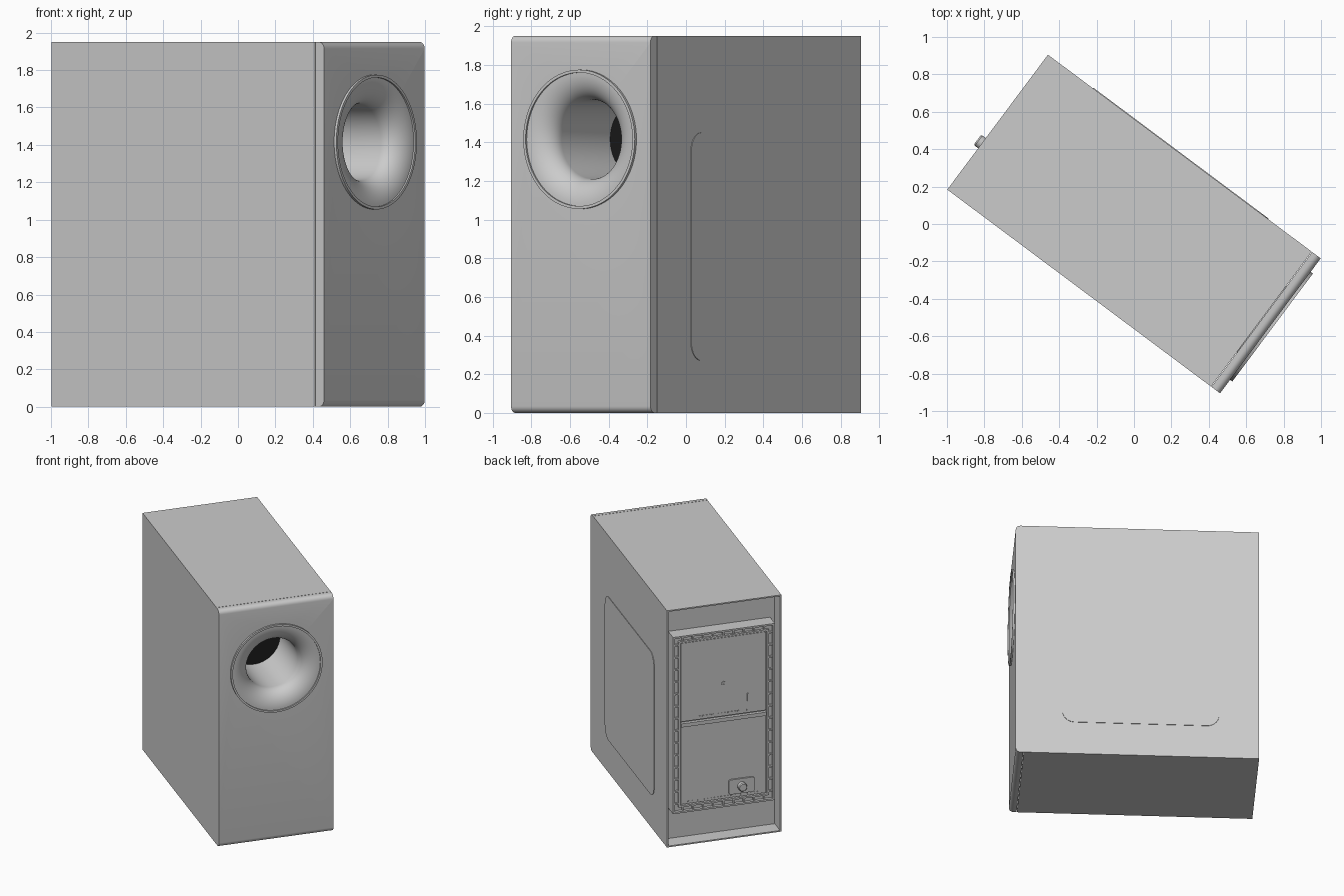
import bpy, bmesh, math
from mathutils import Matrix, Vector

cube = bpy.data.objects.get("Cube")
if cube:
    bpy.data.objects.remove(cube, do_unlink=True)

# Local axes: +X is the port side, Y is the width; everything is turned about z
TURN = math.radians(-36.75)
FRONT, BACK, HALF_W, TOP = 0.91, -0.91, 0.45, 1.95
PORT_Z = 1.415


def material(name, value):
    mat = bpy.data.materials.new(name)
    mat.use_nodes = True
    color = (value, value, value, 1)
    mat.diffuse_color = color
    mat.node_tree.nodes["Principled BSDF"].inputs["Base Color"].default_value = color
    return mat


gray = material("plain gray", 0.6)
black = material("dark interior", 0.01)


def finish(bm, name, mat=gray, smooth=False):
    bmesh.ops.recalc_face_normals(bm, faces=bm.faces)
    mesh = bpy.data.meshes.new(name)
    bm.to_mesh(mesh)
    bm.free()
    mesh.materials.append(mat)
    obj = bpy.data.objects.new(name, mesh)
    bpy.context.collection.objects.link(obj)
    obj.rotation_euler.z = TURN
    if smooth:
        bpy.ops.object.select_all(action="DESELECT")
        obj.select_set(True)
        bpy.context.view_layer.objects.active = obj
        bpy.ops.object.shade_smooth_by_angle(angle=math.radians(35))
    return obj


def add_box(bm, x, y, z):
    """Add a box given as (low, high) ranges."""
    size = Matrix.Diagonal((x[1] - x[0], y[1] - y[0], z[1] - z[0], 1))
    mid = Matrix.Translation((sum(x) / 2, sum(y) / 2, sum(z) / 2))
    return bmesh.ops.create_cube(bm, size=1, matrix=mid @ size)["verts"]


def box(name, x, y, z):
    bm = bmesh.new()
    add_box(bm, x, y, z)
    return finish(bm, name)


def frame(bm, x, half, z, t):
    """Four bars round a rectangle, t wide, lying inside it."""
    for s in (-1, 1):
        add_box(bm, x, sorted((s * half, s * (half - t))), z)
    for low in (z[0], z[1] - t):
        add_box(bm, x, (t - half, half - t), (low, low + t))


def lathe(name, profile, y, z, steps=96, mat=gray):
    """Spin (radius, x) points about an axis along x."""
    bm = bmesh.new()
    verts = [bm.verts.new((x, y + r, z)) for r, x in profile]
    edges = [bm.edges.new(pair) for pair in zip(verts, verts[1:])]
    bmesh.ops.spin(bm, geom=verts + edges, cent=(0, y, z), axis=(1, 0, 0),
                   angle=math.tau, steps=steps)
    bmesh.ops.remove_doubles(bm, verts=bm.verts, dist=0.0002)
    return finish(bm, name, mat, smooth=True)


# Cabinet shell, open at both ends
bm = bmesh.new()
add_box(bm, (BACK, 0.85), (-HALF_W, HALF_W), (0, TOP))
bmesh.ops.recalc_face_normals(bm, faces=bm.faces)
ends = [f for f in bm.faces if abs(f.normal.x) > 0.9]
bmesh.ops.delete(bm, geom=ends, context="FACES")
shell = finish(bm, "cabinet_shell")
wall = shell.modifiers.new("wall", "SOLIDIFY")
wall.thickness = 0.015
wall.offset = -1

# Front panel with rounded top and bottom edges and a round opening
bm = bmesh.new()
add_box(bm, (0.853, FRONT), (-HALF_W, HALF_W), (0, TOP))
rounded = [e for e in bm.edges if all(v.co.x > 0.9 for v in e.verts)
           and abs(e.verts[0].co.z - e.verts[1].co.z) < 0.01]
bmesh.ops.bevel(bm, geom=rounded, offset=0.035, segments=6, profile=0.5,
                affect="EDGES")
panel = finish(bm, "front_panel", smooth=True)
bm = bmesh.new()
bmesh.ops.create_cone(bm, cap_ends=True, segments=96, radius1=0.35, radius2=0.35,
                      depth=0.4, matrix=Matrix.Translation((0.9, 0, PORT_Z))
                      @ Matrix.Rotation(math.pi / 2, 4, "Y"))
cutter = finish(bm, "port_cutter")
bpy.context.view_layer.update()
cut = panel.modifiers.new("opening", "BOOLEAN")
cut.object = cutter
cut.operation = "DIFFERENCE"
cut.solver = "EXACT"
bpy.context.view_layer.objects.active = panel
bpy.ops.object.modifier_move_to_index(modifier=cut.name, index=0)
bpy.ops.object.modifier_apply(modifier=cut.name)
bpy.data.objects.remove(cutter, do_unlink=True)

# Flared port with raised rim and its dark end
flare = [(0.345 - 0.14 * math.cos(a), 0.80 + 0.115 * math.sin(a))
         for a in (math.pi / 2 * i / 14 for i in range(14, -1, -1))]
lathe("port_flare", [(0.36, 0.90), (0.36, 0.925), (0.345, 0.925)] + flare
      + [(0.205, 0.38)], 0, PORT_Z)
lathe("port_end", [(0.205, 0.381), (0, 0.381)], 0, PORT_Z, mat=black)

# Raised panel with rounded corners on one side
bm = bmesh.new()
add_box(bm, (-0.61, 0.56), (HALF_W - 0.002, HALF_W + 0.004), (0.27, 1.45))
corners = [e for e in bm.edges
           if abs(e.verts[0].co.y - e.verts[1].co.y) > 0.001]
bmesh.ops.bevel(bm, geom=corners, offset=0.09, segments=8, profile=0.5,
                affect="EDGES")
finish(bm, "side_panel")

# Sunken back wall and the amplifier housing standing on it
box("back_wall", (-0.79, -0.77), (-0.436, 0.436), (0.014, TOP - 0.014))
box("amplifier_body", (-0.88, -0.78), (-0.395, 0.395), (0.27, 1.715))
bm = bmesh.new()
frame(bm, (-0.905, -0.79), 0.40, (0.265, 1.72), 0.014)
frame(bm, (-0.90, -0.87), 0.355, (0.31, 1.675), 0.014)
finish(bm, "amplifier_frame")

# Ribs in the channel round the amplifier plate
bm = bmesh.new()
for i in range(14):
    z = 0.34 + i * 1.305 / 13
    for s in (-1, 1):
        add_box(bm, (-0.897, -0.87), sorted((s * 0.35, s * 0.39)),
                (z - 0.006, z + 0.006))
for i in range(9):
    y = -0.32 + i * 0.08
    for z in (0.275, 1.67):
        add_box(bm, (-0.897, -0.87), (y - 0.006, y + 0.006), (z, z + 0.04))
finish(bm, "frame_ribs")

# Amplifier plates, dividing bar and small fittings
box("lower_plate", (-0.892, -0.87), (-0.335, 0.335), (0.33, 0.965))
box("upper_plate", (-0.892, -0.87), (-0.335, 0.335), (1.01, 1.655))
box("divider_bar", (-0.907, -0.87), (-0.335, 0.335), (0.97, 1.0))
box("slot_switch", (-0.899, -0.89), (-0.195, -0.185), (1.11, 1.17))
lathe("indicator", [(0.016, -0.885), (0.016, -0.90), (0.008, -0.90),
                    (0.008, -0.894), (0, -0.894)], 0, 1.28, steps=20)
bm = bmesh.new()
for i in range(16):
    y = -0.19 + i * 0.025
    add_box(bm, (-0.896, -0.89), (y - 0.007, y + 0.007), (1.03, 1.04))
for i in range(22):
    y = -0.27 + i * 0.026
    add_box(bm, (-0.896, -0.89), (y - 0.005, y + 0.005), (0.345, 0.352))
finish(bm, "plate_dots")

# Control box with a knob that reaches past the back edge
bm = bmesh.new()
add_box(bm, (-0.905, -0.88), (-0.24, -0.04), (0.36, 0.48))
corners = [e for e in bm.edges if abs(e.verts[0].co.x - e.verts[1].co.x) > 0.01]
bmesh.ops.bevel(bm, geom=corners, offset=0.015, segments=3, profile=0.5,
                affect="EDGES")
finish(bm, "control_box")
lathe("control_knob", [(0.034, -0.90), (0.034, -0.932), (0.028, -0.94),
                       (0, -0.94)], -0.14, 0.42, steps=32)
